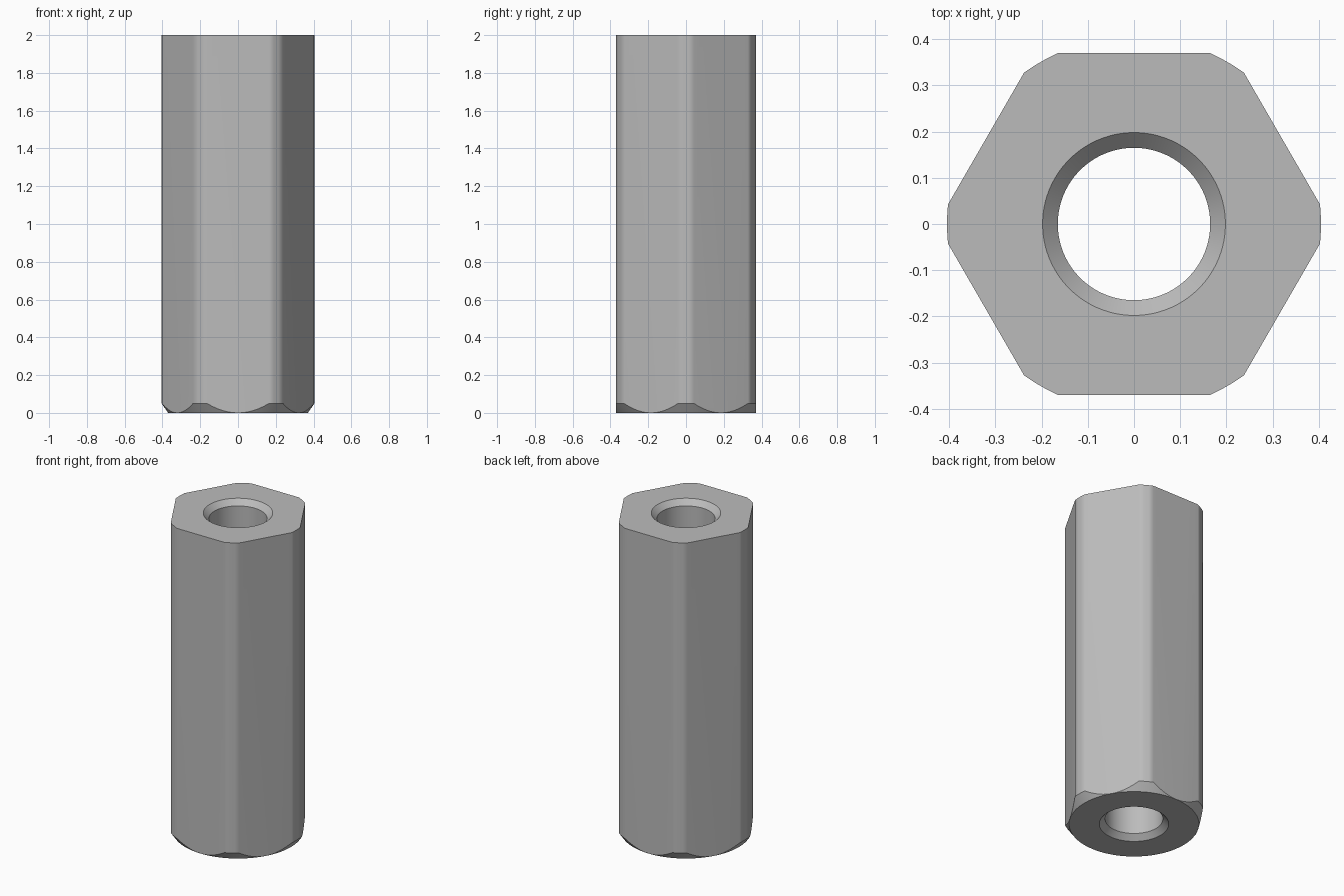
import bpy
import bmesh
from math import cos, sin, radians

cube = bpy.data.objects.get("Cube")
if cube:
    bpy.data.objects.remove(cube, do_unlink=True)

HEIGHT = 2.0
APOTHEM = 0.37                            # centre to flat
CORNER = APOTHEM / cos(radians(24))       # radius of the rounded corners
BORE, MOUTH = 0.165, 0.198                # hole and its countersunk mouth
BEVEL = 0.05                              # height of the bottom chamfer
SEGMENTS = 90
STEP = 360 / SEGMENTS

steel = bpy.data.materials.new("steel grey")
steel.use_nodes = True
colour = (0.5, 0.5, 0.5, 1)
steel.diffuse_color = colour
steel.node_tree.nodes["Principled BSDF"].inputs["Base Color"].default_value = colour


def hex_radius(angle):
    """Radius of the round-cornered hexagon at an angle in degrees."""
    return min(APOTHEM / cos(radians(angle % 60 - 30)), CORNER)


def section(angle):
    """Closed radial section (radius, height) of the hexagonal tube."""
    r = hex_radius(angle)
    sink = MOUTH - BORE
    rise = BEVEL * (r - APOTHEM) / (CORNER - APOTHEM)
    return [(MOUTH, 0), (APOTHEM, 0), (r, rise), (r, HEIGHT),
            (MOUTH, HEIGHT), (BORE, HEIGHT - sink), (BORE, sink)]


# Sweep the section around the axis
bm = bmesh.new()
rings = []
for i in range(SEGMENTS):
    a = (i + 0.5) * STEP
    rings.append([bm.verts.new((r * cos(radians(a)), r * sin(radians(a)), z))
                  for r, z in section(a)])
walls = []
for i, ring in enumerate(rings):
    after = rings[(i + 1) % SEGMENTS]
    for j in range(len(ring)):
        k = (j + 1) % len(ring)
        face = bm.faces.new((ring[j], after[j], after[k], ring[k]))
        if j == 2:
            walls.append(face)

# Merge the coplanar strips of each flat into one face
bm.normal_update()
wall_set = set(walls)
inner = [e for e in bm.edges
         if len(e.link_faces) == 2 and all(f in wall_set for f in e.link_faces)
         and e.calc_face_angle() < radians(0.5)]
bmesh.ops.dissolve_edges(bm, edges=inner, use_verts=False)
bmesh.ops.remove_doubles(bm, verts=bm.verts, dist=0.00005)
bmesh.ops.recalc_face_normals(bm, faces=bm.faces)

mesh = bpy.data.meshes.new("hex_standoff")
bm.to_mesh(mesh)
bm.free()
mesh.materials.append(steel)
standoff = bpy.data.objects.new("hex_standoff", mesh)
bpy.context.collection.objects.link(standoff)

# Soft corners, crisp rims
bpy.ops.object.select_all(action="DESELECT")
standoff.select_set(True)
bpy.context.view_layer.objects.active = standoff
bpy.ops.object.shade_smooth_by_angle(angle=radians(30))
weighted = standoff.modifiers.new("weighted normals", "WEIGHTED_NORMAL")
weighted.keep_sharp = True
